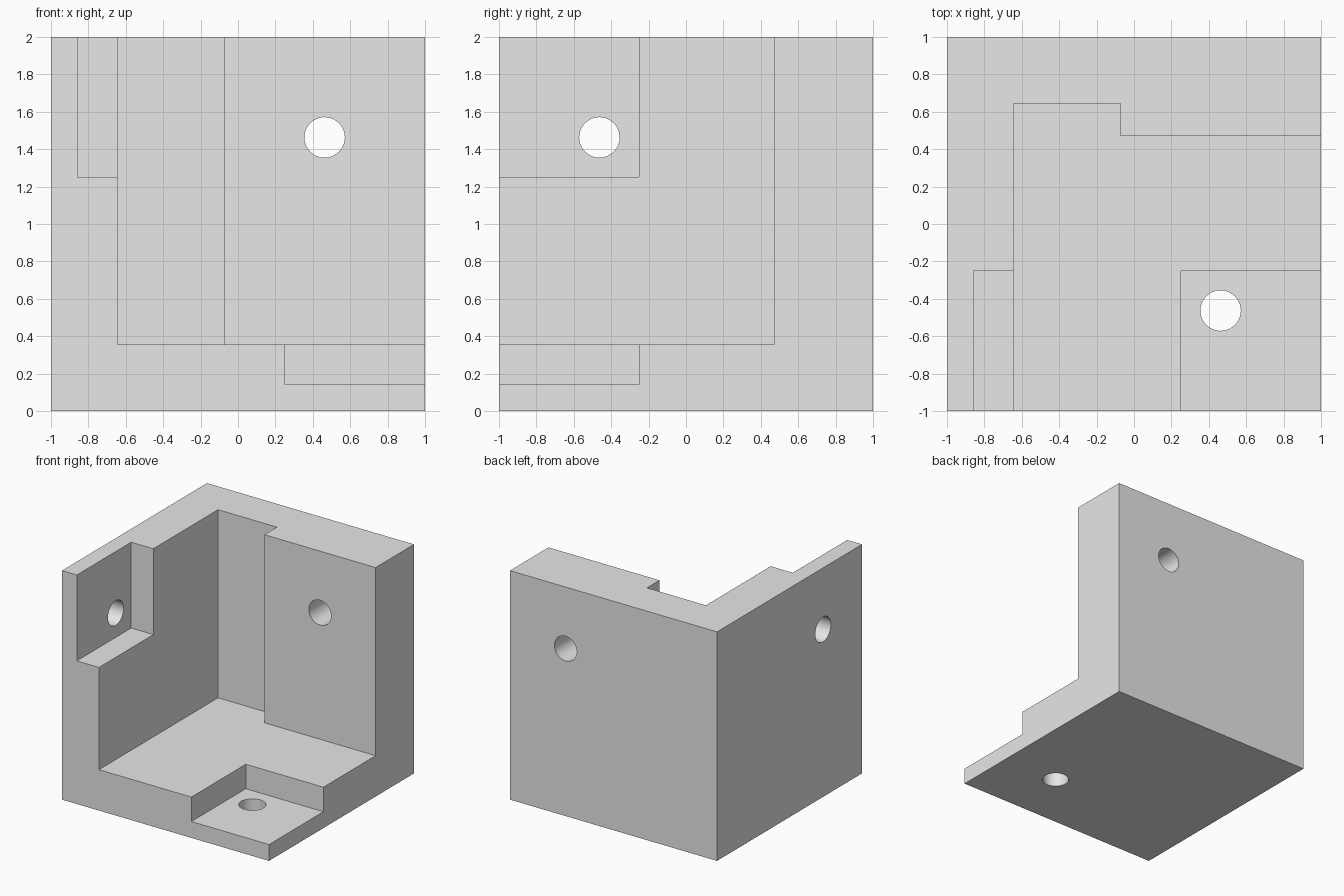
import bpy
import bmesh
import math
from mathutils import Matrix, Vector

if "Cube" in bpy.data.objects:
    bpy.data.objects.remove(bpy.data.objects["Cube"], do_unlink=True)

grey = bpy.data.materials.new("plain grey")
grey.use_nodes = True
grey.diffuse_color = (0.8, 0.8, 0.8, 1)
grey.node_tree.nodes["Principled BSDF"].inputs["Base Color"].default_value = (0.8, 0.8, 0.8, 1)


def make_object(name, bm):
    bmesh.ops.recalc_face_normals(bm, faces=bm.faces)
    mesh = bpy.data.meshes.new(name)
    bm.to_mesh(mesh)
    bm.free()
    mesh.materials.append(grey)
    obj = bpy.data.objects.new(name, mesh)
    bpy.context.collection.objects.link(obj)
    return obj


def prism(name, profile, bottom, top):
    bm = bmesh.new()
    face = bm.faces.new([bm.verts.new((x, y, bottom)) for x, y in profile])
    grown = bmesh.ops.extrude_face_region(bm, geom=[face])["geom"]
    verts = [v for v in grown if isinstance(v, bmesh.types.BMVert)]
    bmesh.ops.translate(bm, verts=verts, vec=(0, 0, top - bottom))
    return make_object(name, bm)


def box(name, low, high):
    (x0, y0, z0), (x1, y1, z1) = low, high
    return prism(name, [(x0, y0), (x1, y0), (x1, y1), (x0, y1)], z0, z1)


def drill(name, centre, axis):
    bm = bmesh.new()
    turn = Vector(axis).to_track_quat("Z", "Y").to_matrix().to_4x4()
    bmesh.ops.create_cone(bm, cap_ends=True, segments=64, radius1=RADIUS, radius2=RADIUS,
                          depth=1, matrix=Matrix.Translation(centre) @ turn)
    return make_object(name, bm)


# Shared dimensions
WALL = 0.357      # wall and floor thickness
THIN = 0.143      # thickness left under the pockets
POCKET = -0.25    # inner edge of the pockets
HOLE = 0.463      # hole offset from the centre
RADIUS = 0.108
OUT = 1.3         # overshoot of the cutters
inner = 1 - WALL

# Solid block that the corner is carved from
bracket = box("corner_bracket", (-1, -1, 0), (1, 1, 2))

# Main cavity, leaving a raised pad on the back wall
cavity = prism("cavity_cutter", [(-inner, -OUT), (OUT, -OUT), (OUT, 0.47), (-0.073, 0.47),
                                 (-0.073, inner), (-inner, inner)], WALL, 1 + OUT)

# Square corner pockets and bolt holes
cutters = [
    cavity,
    box("floor_pocket_cutter", (-POCKET, -OUT, THIN), (OUT, POCKET, 0.6)),
    box("side_pocket_cutter", (THIN - 1, -OUT, 1 - POCKET), (-0.4, POCKET, 1 + OUT)),
    drill("floor_hole_cutter", (HOLE, -HOLE, 0), (0, 0, 1)),
    drill("side_hole_cutter", (-1, -HOLE, 1 + HOLE), (1, 0, 0)),
    drill("back_hole_cutter", (HOLE, 0.9, 1 + HOLE), (0, 1, 0)),
]
for cutter in cutters:
    cutter.hide_render = True
    cutter.display_type = "WIRE"
    mod = bracket.modifiers.new(cutter.name, "BOOLEAN")
    mod.operation = "DIFFERENCE"
    mod.solver = "EXACT"
    mod.object = cutter

# Bake the cuts and discard the cutters
graph = bpy.context.evaluated_depsgraph_get()
carved = bpy.data.meshes.new_from_object(bracket.evaluated_get(graph))
bracket.modifiers.clear()
bracket.data = carved
for cutter in cutters:
    bpy.data.objects.remove(cutter, do_unlink=True)

# Smooth hole walls, sharp edges elsewhere
bpy.ops.object.select_all(action="DESELECT")
bracket.select_set(True)
bpy.context.view_layer.objects.active = bracket
bpy.ops.object.shade_smooth_by_angle(angle=math.radians(30))
